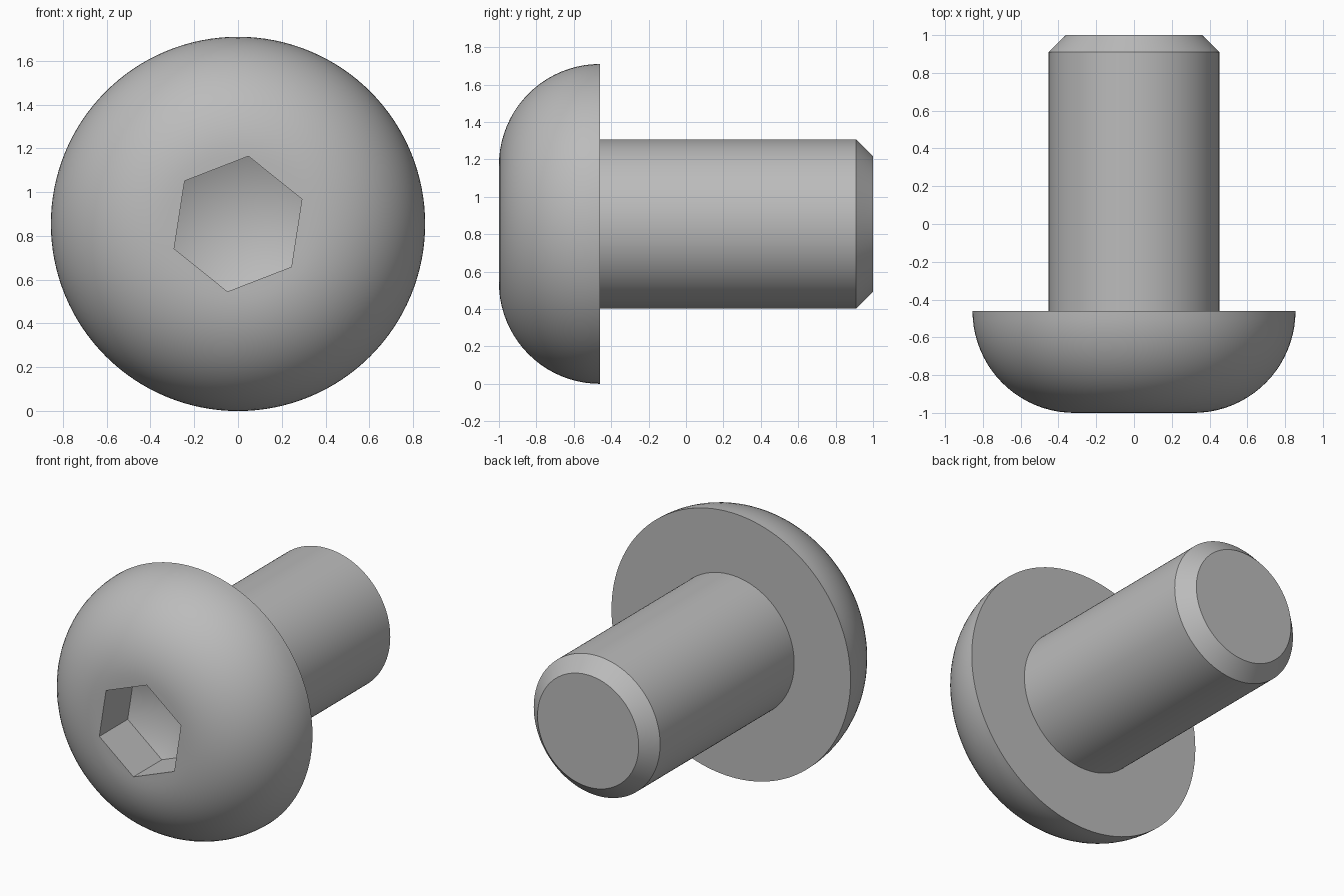
import bpy, bmesh
from math import sin, cos, pi, radians
from mathutils import Matrix, Vector

if "Cube" in bpy.data.objects:
    bpy.data.objects.remove(bpy.data.objects["Cube"])

AXIS_Z = 0.855      # height of the bolt axis
HEAD_R, SHANK_R, ROUND_R = 0.855, 0.452, 0.54
UNDERSIDE_Y = -0.46

steel = bpy.data.materials.new("grey steel")
steel.use_nodes = True
colour = (0.5, 0.5, 0.5, 1)
steel.diffuse_color = colour
steel.node_tree.nodes["Principled BSDF"].inputs["Base Color"].default_value = colour


def finish(bm, name):
    bmesh.ops.recalc_face_normals(bm, faces=bm.faces)
    mesh = bpy.data.meshes.new(name)
    bm.to_mesh(mesh)
    bm.free()
    mesh.materials.append(steel)
    obj = bpy.data.objects.new(name, mesh)
    obj.location.z = AXIS_Z
    bpy.context.collection.objects.link(obj)
    return obj


def lathe(name, profile, sides):
    """Turn (radius, y) points around the y axis and cap both ends."""
    bm = bmesh.new()
    verts = [bm.verts.new((r, y, 0)) for r, y in profile]
    edges = [bm.edges.new(pair) for pair in zip(verts, verts[1:])]
    bmesh.ops.spin(bm, geom=verts + edges, cent=(0, 0, 0), axis=(0, 1, 0),
                   angle=2 * pi, steps=sides, use_merge=True)
    bmesh.ops.remove_doubles(bm, verts=bm.verts, dist=1e-5)
    bmesh.ops.holes_fill(bm, edges=[e for e in bm.edges if e.is_boundary], sides=0)
    return finish(bm, name)


# Button head with rounded shoulder, then chamfered shank
steps = 20
profile = [(HEAD_R - ROUND_R + ROUND_R * sin(a), UNDERSIDE_Y - ROUND_R * cos(a))
           for a in (i * pi / 2 / steps for i in range(steps + 1))]
profile += [(SHANK_R, UNDERSIDE_Y), (SHANK_R, 0.91), (0.362, 1.0)]
bolt = lathe("button_head_bolt", profile, 128)

# Hexagonal socket cutter with a shallow pointed floor
bm = bmesh.new()
rings = []
for y in (-1.1, -0.71):
    rings.append([bm.verts.new((0.313 * cos(a), y, 0.313 * sin(a)))
                  for a in (radians(21.2 + 60 * i) for i in range(6))])
tip = bm.verts.new((0, -0.557, 0))
bm.faces.new(rings[0])
for i in range(6):
    j = (i + 1) % 6
    bm.faces.new((rings[0][i], rings[0][j], rings[1][j], rings[1][i]))
    bm.faces.new((rings[1][i], rings[1][j], tip))
cutter = finish(bm, "socket_cutter")
cutter.hide_render = True

# Cut the socket and bake the result
cut = bolt.modifiers.new("socket", "BOOLEAN")
cut.object = cutter
cut.operation = "DIFFERENCE"
cut.solver = "EXACT"
bpy.ops.object.select_all(action="DESELECT")
bpy.context.view_layer.objects.active = bolt
bolt.select_set(True)
bpy.ops.object.modifier_apply(modifier=cut.name)
bpy.data.objects.remove(cutter)
bpy.ops.object.shade_smooth_by_angle(angle=radians(30))
